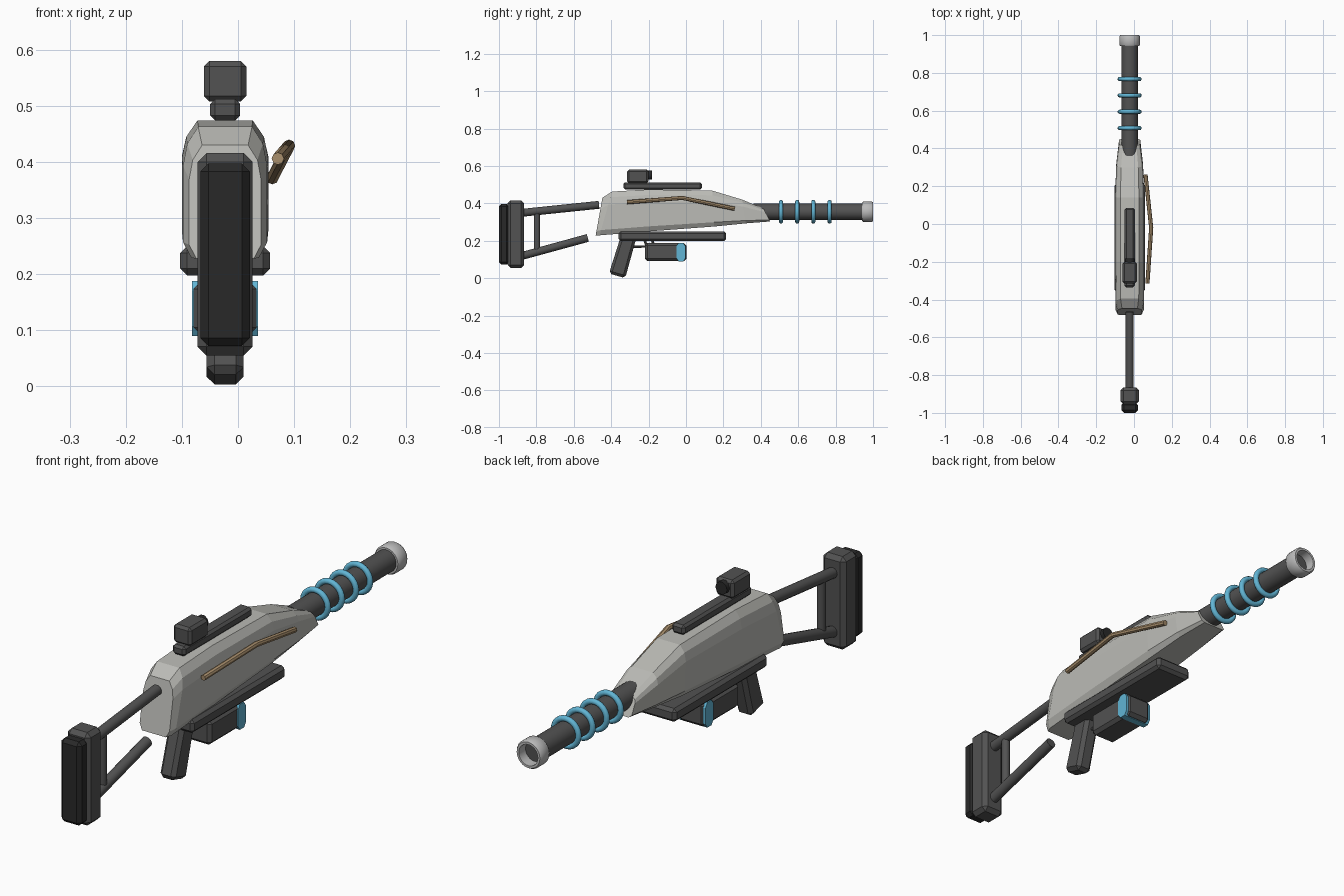
import bpy, bmesh, math
from mathutils import Vector

cube = bpy.data.objects.get("Cube")
if cube:
    bpy.data.objects.remove(cube, do_unlink=True)

CX = -0.023  # mid plane of the rifle


def make_mat(name, r, g, b):
    m = bpy.data.materials.new(name)
    m.use_nodes = True
    m.diffuse_color = (r, g, b, 1)
    m.node_tree.nodes["Principled BSDF"].inputs["Base Color"].default_value = (r, g, b, 1)
    return m


SHELL = make_mat("light grey shell", 0.5, 0.5, 0.47)
DARK = make_mat("dark grey metal", 0.085, 0.085, 0.085)
RUBBER = make_mat("black rubber", 0.022, 0.022, 0.022)
BLUE = make_mat("sky blue", 0.12, 0.46, 0.66)
TAN = make_mat("tan strap", 0.42, 0.29, 0.16)
STEEL = make_mat("pale steel", 0.5, 0.5, 0.5)


def finish(name, bm, mat, smooth=False):
    bmesh.ops.recalc_face_normals(bm, faces=bm.faces)
    me = bpy.data.meshes.new(name)
    bm.to_mesh(me)
    bm.free()
    me.materials.append(mat)
    ob = bpy.data.objects.new(name, me)
    bpy.context.collection.objects.link(ob)
    if smooth:
        bpy.ops.object.select_all(action="DESELECT")
        ob.select_set(True)
        bpy.context.view_layer.objects.active = ob
        bpy.ops.object.shade_smooth_by_angle(angle=math.radians(40))
    return ob


def loft(bm, rings, closed=False):
    """Skin rings of points, capping the ends unless closed."""
    vs = [[bm.verts.new(p) for p in r] for r in rings]
    n = len(vs[0])
    pairs = list(zip(vs, vs[1:])) + ([(vs[-1], vs[0])] if closed else [])
    for a, b in pairs:
        for i in range(n):
            j = (i + 1) % n
            bm.faces.new((a[i], a[j], b[j], b[i]))
    if not closed:
        bm.faces.new(vs[0])
        bm.faces.new(vs[-1])


def box(name, mat, half_x, y, z, bevel, x=CX):
    bm = bmesh.new()
    bmesh.ops.create_cube(bm, size=1)
    for v in bm.verts:
        v.co = (x + 2 * half_x * v.co.x,
                (y[0] + y[1]) / 2 + v.co.y * (y[1] - y[0]),
                (z[0] + z[1]) / 2 + v.co.z * (z[1] - z[0]))
    bmesh.ops.bevel(bm, geom=bm.edges[:], offset=bevel, segments=1, affect="EDGES")
    return finish(name, bm, mat)


def prism(name, mat, half_x, outline, bevel=0):
    """Extrude a side outline of (y, z) points across the mid plane."""
    bm = bmesh.new()
    loft(bm, [[(CX + s * half_x, y, z) for y, z in outline] for s in (-1, 1)])
    if bevel:
        bmesh.ops.bevel(bm, geom=bm.edges[:], offset=bevel, segments=1, affect="EDGES")
    return finish(name, bm, mat)


def rod(name, mat, points, radius, sides=12):
    """Round bar through the points, mitred at each bend."""
    pts = [Vector(p) for p in points]
    bm = bmesh.new()
    rings = []
    for i, p in enumerate(pts):
        d = (pts[min(i + 1, len(pts) - 1)] - pts[max(i - 1, 0)]).normalized()
        u = d.cross(Vector((1, 0, 0))).normalized()
        w = d.cross(u)
        rings.append([p + radius * (math.cos(a) * u + math.sin(a) * w)
                      for a in (math.tau * k / sides for k in range(sides))])
    loft(bm, rings)
    return finish(name, bm, mat, True)


def lathe(name, mat, profile, z, closed, sides=24):
    """Spin (y, radius) points about the barrel axis."""
    bm = bmesh.new()
    loft(bm, [[(CX + r * math.cos(math.tau * k / sides), y, z + r * math.sin(math.tau * k / sides))
               for k in range(sides)] for y, r in profile], closed)
    return finish(name, bm, mat, True)


# Main shell: chamfered sections (bottom y, bottom z, top y, top z, half width)
stations = [(-0.483, 0.228, -0.447, 0.43, 0.064),
            (-0.462, 0.229, -0.395, 0.463, 0.075),
            (-0.2, 0.25, -0.2, 0.474, 0.077),
            (0.15, 0.276, 0.14, 0.468, 0.077),
            (0.32, 0.293, 0.30, 0.42, 0.071),
            (0.45, 0.303, 0.415, 0.372, 0.056)]
section = [(0.8, 0), (1, 0.12), (1, 0.7), (0.9, 0.87), (0.64, 1)]
rings = []
for yb, zb, yt, zt, w in stations:
    half = [(w * f, yb + t * (yt - yb), zb + t * (zt - zb)) for f, t in section]
    rings.append([(CX + x, y, z) for x, y, z in half]
                 + [(CX - x, y, z) for x, y, z in reversed(half)])
bm = bmesh.new()
loft(bm, rings)
finish("body_shell", bm, SHELL)

# Barrel, muzzle and cooling rings
BZ = 0.355
lathe("barrel", DARK, [(0.36, 0.043), (0.96, 0.043)], BZ, False)
lathe("muzzle", STEEL, [(0.942, 0.04), (0.942, 0.05), (0.95, 0.055), (0.992, 0.055),
                        (1.0, 0.05), (1.0, 0.041), (0.962, 0.04)], BZ, True)
for i in range(4):
    y = 0.508 + 0.0865 * i
    lathe(f"cooling_ring_{i + 1}", BLUE,
          [(y + 0.011 * math.cos(a), 0.053 + 0.011 * math.sin(a))
           for a in (math.tau * k / 10 for k in range(10))], BZ, True)

# Top rail and sight
box("top_rail", DARK, 0.027, (-0.335, 0.085), (0.474, 0.512), 0.009)
box("sight_housing", DARK, 0.038, (-0.315, -0.2), (0.508, 0.58), 0.01)
lathe("sight_lens", RUBBER, [(-0.21, 0.025), (-0.183, 0.025)], 0.551, False, 10)

# Under plate, grip, trigger and guard
box("under_plate", DARK, 0.08, (-0.36, 0.215), (0.198, 0.25), 0.012)
prism("grip", DARK, 0.033, [(-0.345, 0.235), (-0.26, 0.235), (-0.325, 0.0), (-0.412, 0.025)], 0.014)
rod("trigger_guard", DARK, [(CX, -0.29, 0.167), (CX, -0.19, 0.17)], 0.006, 8)
for i, y in enumerate((-0.225, -0.185)):
    rod(f"trigger_{i + 1}", DARK, [(CX, y, 0.215), (CX, y + 0.015, 0.17)], 0.007, 8)

# Magazine with a coloured band
box("magazine", DARK, 0.056, (-0.22, 0.003), (0.092, 0.187), 0.013)
prism("magazine_band", BLUE, 0.059,
      [(-0.052, 0.108), (-0.04, 0.09), (-0.014, 0.09), (-0.002, 0.108),
       (-0.002, 0.17), (-0.014, 0.188), (-0.04, 0.188), (-0.052, 0.17)])

# Skeleton stock
box("stock_plate", DARK, 0.049, (-0.955, -0.865), (0.055, 0.416), 0.016)
box("butt_pad", RUBBER, 0.044, (-1.0, -0.945), (0.072, 0.397), 0.014)
rod("upper_strut", DARK, [(CX, -0.88, 0.349), (CX, -0.465, 0.392)], 0.021)
rod("lower_strut", DARK, [(CX, -0.88, 0.118), (CX, -0.525, 0.215)], 0.021)
rod("cross_strut", DARK, [(CX, -0.797, 0.14), (CX, -0.797, 0.357)], 0.016)

# Side strap
rod("side_strap", TAN, [(0.071, -0.315, 0.406), (0.091, -0.02, 0.429), (0.061, 0.26, 0.371)], 0.011, 8)
